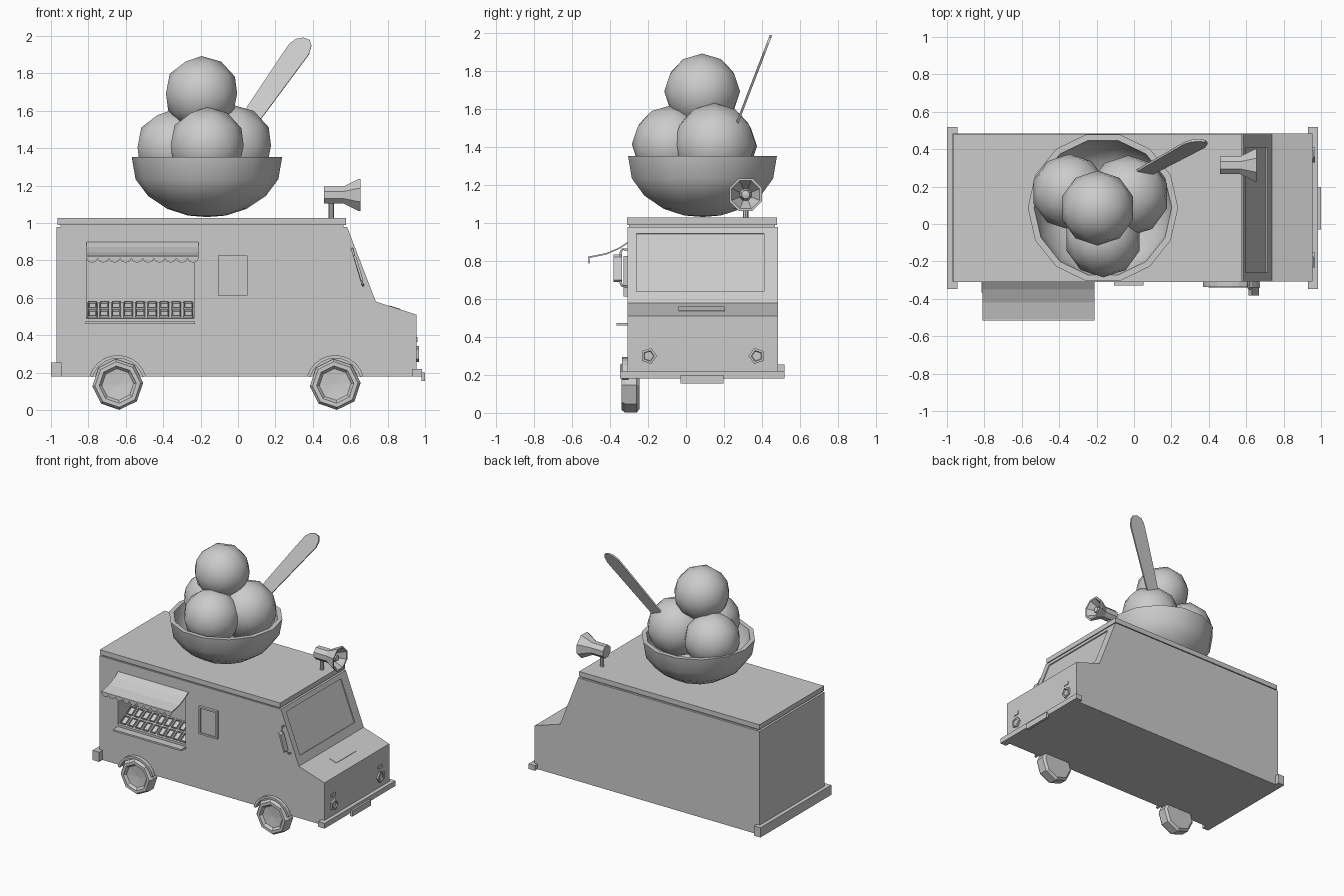
import bpy, bmesh
from math import sin, cos, pi, radians
from mathutils import Vector, Matrix

if "Cube" in bpy.data.objects:
    bpy.data.objects.remove(bpy.data.objects["Cube"])

YMID = 0.087


def finish(name, bm, smooth=False):
    bmesh.ops.remove_doubles(bm, verts=bm.verts, dist=1e-5)
    bmesh.ops.recalc_face_normals(bm, faces=bm.faces)
    me = bpy.data.meshes.new(name)
    bm.to_mesh(me)
    bm.free()
    ob = bpy.data.objects.new(name, me)
    bpy.context.collection.objects.link(ob)
    if smooth:
        bpy.ops.object.select_all(action='DESELECT')
        ob.select_set(True)
        bpy.context.view_layer.objects.active = ob
        bpy.ops.object.shade_smooth_by_angle(angle=radians(45))
    return ob


def prism(name, pts, vec):
    """Flat 3D outline extruded along a vector."""
    bm = bmesh.new()
    f = bm.faces.new([bm.verts.new(p) for p in pts])
    ext = bmesh.ops.extrude_face_region(bm, geom=[f], use_keep_orig=True)
    bmesh.ops.translate(bm, vec=vec, verts=[v for v in ext['geom'] if isinstance(v, bmesh.types.BMVert)])
    return finish(name, bm)


def box(name, x, y, z):
    pts = [(x[0], y[0], z[0]), (x[1], y[0], z[0]), (x[1], y[1], z[0]), (x[0], y[1], z[0])]
    return prism(name, pts, (0, 0, z[1] - z[0]))


def lathe(name, profile, n, origin, axis='Z', turn=0.0, smooth=False):
    """Revolve (radius, height) points about an axis through origin."""
    rot = {'Z': Matrix.Identity(3), 'X': Matrix.Rotation(pi / 2, 3, 'Y'),
           'Y': Matrix.Rotation(pi / 2, 3, 'X')}[axis]   # 'Y' points to -y
    bm = bmesh.new()
    rings = []
    for r, h in profile:
        if r == 0:
            rings.append([bm.verts.new(Vector(origin) + rot @ Vector((0, 0, h)))] * n)
        else:
            rings.append([bm.verts.new(Vector(origin) + rot @ Vector(
                (r * cos(turn + 2 * pi * i / n), r * sin(turn + 2 * pi * i / n), h))) for i in range(n)])
    for a, b in zip(rings, rings[1:]):
        for i in range(n):
            j = (i + 1) % n
            bm.faces.new(list(dict.fromkeys([a[i], a[j], b[j], b[i]])))
    return finish(name, bm, smooth)


def cut(target, cutter):
    mod = target.modifiers.new("cut", 'BOOLEAN')
    mod.operation, mod.solver, mod.object = 'DIFFERENCE', 'EXACT', cutter
    bpy.context.view_layer.objects.active = target
    bpy.ops.object.modifier_apply(modifier=mod.name)
    bpy.data.objects.remove(cutter)


def tube(name, pts, r):
    cu = bpy.data.curves.new(name, 'CURVE')
    cu.dimensions, cu.bevel_depth, cu.bevel_resolution, cu.use_fill_caps = '3D', r, 1, True
    sp = cu.splines.new('POLY')
    sp.points.add(len(pts) - 1)
    for p, c in zip(sp.points, pts):
        p.co = (*c, 1)
    ob = bpy.data.objects.new(name, cu)
    bpy.context.collection.objects.link(ob)


# Body shell with serving opening
side = [(-.97, .18), (.955, .18), (.955, .51), (.737, .58), (.583, .98), (-.97, .98)]
body = prism("truck_body", [(x, -.308, z) for x, z in side], (0, .793, 0))
cut(body, box("opening_cutter", (-.81, -.235), (-.5, -.05), (.49, .86)))

# Windshield recess, on the sloped front
slope = Vector((-.154, 0, .4))
normal = Vector((.4, 0, .154)).normalized()
base = Vector((.737, 0, .58))
glass = [base + slope * t + Vector((0, y, 0)) - normal * .008
         for t, y in ((.15, -.26), (.15, .41), (.915, .41), (.915, -.26))]
cut(body, prism("windshield_cutter", glass, normal * .05))

# Roof slab, bumpers, plate
box("roof_slab", (-.965, .578), (-.31, .48), (.99, 1.028))
box("roof_gasket", (-.95, .565), (-.3, .47), (.975, .995))
box("rear_bumper", (-1, -.945), (-.348, .518), (.18, .255))
box("front_bumper", (.93, .985), (-.348, .518), (.18, .22))
box("front_plate", (.98, 1.0), (-.03, .197), (.155, .2))

# Hood vent
hood = [(x, -.04, .58 - (x - .737) * .321 + .003) for x in (.81, .87)]
prism("hood_vent", [hood[0], hood[1], (hood[1][0], .205, hood[1][2]), (hood[0][0], .205, hood[0][2])],
      (0, 0, -.01))

# Headlights and turn lamps
for side_name, y, turn in (("right", -.2, 0), ("left", .37, 0)):
    lathe(side_name + "_headlight", [(0, -.01), (.044, -.01), (.044, .012), (.03, .014), (.026, .006), (0, .006)],
          5, (.955, y + .003, .3), 'X', pi / 2 if y < 0 else -pi / 2)
    box(side_name + "_turn_lamp", (.95, .961), (y - .025, y + .025), (.365, .39))

# Wheels and arches, serving side only
for nm, x in (("front", .52), ("rear", -.643)):
    lathe(nm + "_wheel", [(0, .245), (.118, .245), (.136, .26), (.136, .32), (.122, .34), (.1, .34),
                          (.085, .322), (0, .315)], 8, (x, 0, .137), 'Y', radians(-86))
    a0 = radians(16)
    arc = [a0 + (pi - 2 * a0) * i / 10 for i in range(11)]
    ring = [(x + .157 * cos(a), -.337, .137 + .157 * sin(a)) for a in arc] + \
           [(x + .14 * cos(a), -.337, .137 + .14 * sin(a)) for a in reversed(arc)]
    prism(nm + "_wheel_arch", ring, (0, .035, 0))

# Serving counter
box("counter_shelf", (-.815, -.23), (-.365, -.3), (.46, .473))

# Tub tray: 9 x 2 sloped cells with raised rims
bm = bmesh.new()
grid = [[bm.verts.new((-.81 + .575 * i / 9, -.3 + .075 * j, .49 + .043 * j)) for i in range(10)] for j in range(3)]
for j in range(2):
    for i in range(9):
        bm.faces.new([grid[j][i], grid[j][i + 1], grid[j + 1][i + 1], grid[j + 1][i]])
cells = bm.faces[:]
bmesh.ops.recalc_face_normals(bm, faces=cells)
bmesh.ops.inset_individual(bm, faces=cells, thickness=.009, depth=0)
bmesh.ops.inset_individual(bm, faces=cells, thickness=.003, depth=.012)
bmesh.ops.inset_individual(bm, faces=cells, thickness=.007, depth=0)
bmesh.ops.inset_individual(bm, faces=cells, thickness=.002, depth=-.01)
finish("tub_tray", bm)
box("tray_back", (-.81, -.235), (-.15, -.14), (.49, .576))

# Awning sheet and scalloped trim
top = [(-.308, .9), (-.35, .872), (-.42, .842), (-.515, .823)]
sheet = top + [(y, z - .008) for y, z in reversed(top)]
prism("awning", [(-.81, y, z) for y, z in sheet], (.6, 0, 0))
n, w = 10, .06
trim = [(-.81, -.513, .825)]
for i in range(n):
    for k in range(5):
        a = pi * k / 4
        trim.append((-.81 + w * (i + .5) - w / 2 * cos(a) * .999, -.513, .812 - .024 * sin(a)))
trim.append((-.21, -.513, .825))
prism("awning_scallops", trim, (0, .004, 0))

# Menu board
board = box("menu_board", (-.107, .05), (-.328, -.3), (.612, .826))
cut(board, box("board_cutter", (-.094, .037), (-.4, -.32), (.625, .813)))

# Side mirror
tube("mirror_bracket", [(.612, -.305, .86), (.61, -.335, .862), (.615, -.345, .845),
                        (.662, -.345, .685), (.668, -.335, .668), (.668, -.305, .666)], .006)
prism("side_mirror", [(.613, -.383, .835), (.632, -.383, .82), (.668, -.383, .7), (.658, -.383, .69)], (0, .045, 0))

# Loudspeaker on the roof
HY, HZ = .314, 1.15
lathe("loudspeaker", [(0, .46), (.05, .46), (.05, .565), (.093, .645), (.093, .655), (.08, .655),
                      (.035, .58), (.022, .63), (0, .635)], 8, (0, HY, HZ), 'X', pi / 8)
lathe("loudspeaker_post", [(0, 1.02), (.014, 1.02), (.014, 1.11), (0, 1.11)], 8, (.498, HY, 0))

# Dessert bowl
lathe("bowl", [(0, 1.032), (.1, 1.04), (.21, 1.075), (.315, 1.145), (.382, 1.235), (.402, 1.353),
               (.368, 1.353), (.345, 1.25), (.25, 1.14), (0, 1.09)], 14, (-.166, YMID, 0), smooth=True)

# Scoops
for nm, r, c in (("top", .198, (-.195, .085, 1.693)), ("front", .203, (-.165, -.08, 1.415)),
                 ("left", .2, (-.345, .172, 1.405)), ("right", .215, (-.03, .15, 1.415))):
    bm = bmesh.new()
    bmesh.ops.create_icosphere(bm, subdivisions=3 if nm == "none" else 2, radius=r * 1.01,
                               matrix=Matrix.Translation(c))
    finish(nm + "_scoop", bm, True)

# Wooden spoon stick, leaning back
stick = [(.0, 1.545), (.06, 1.64), (.22, 1.88), (.275, 1.96), (.31, 1.985), (.35, 1.992),
         (.383, 1.98), (.392, 1.95), (.38, 1.905), (.12, 1.555), (.07, 1.49)]
prism("spoon_stick", [(x, .26 + (z - 1.52) * .385, z) for x, z in stick], (0, .012, -.004))
